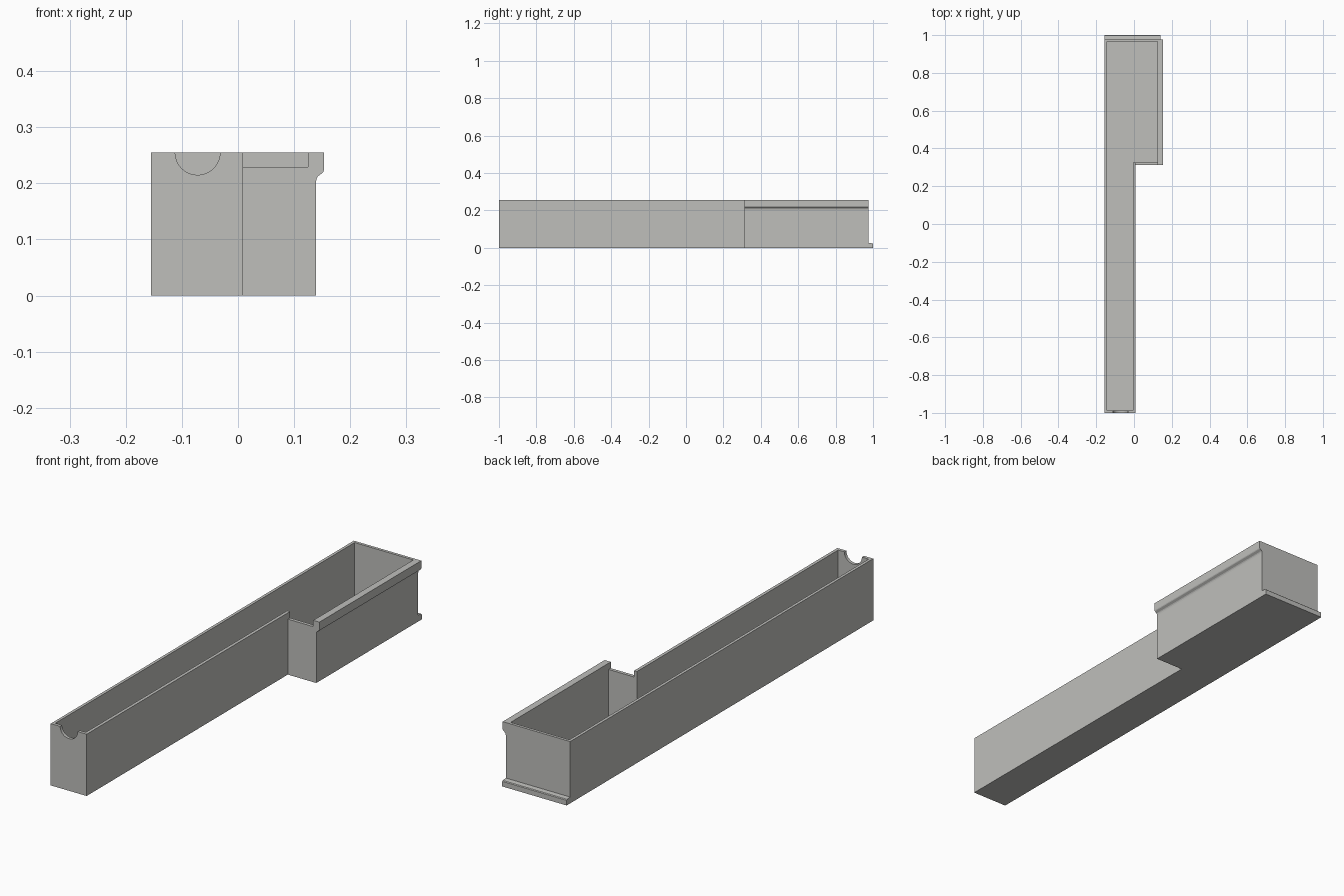
import bpy, bmesh, math
from mathutils import Vector

if "Cube" in bpy.data.objects:
    bpy.data.objects.remove(bpy.data.objects["Cube"])

TOP = 0.255          # rim height
FLOOR = 0.013        # floor thickness
LEFT, NARROW, WIDE = -0.155, 0.009, 0.139
FRONT, STEP, BACK = -1.0, 0.312, 0.977

grey = bpy.data.materials.new("light grey plastic")
grey.diffuse_color = (0.52, 0.52, 0.50, 1)
grey.use_nodes = True
grey.node_tree.nodes["Principled BSDF"].inputs["Base Color"].default_value = grey.diffuse_color


def prism(name, points, sweep):
    """Extrude a closed outline of 3D points along a sweep vector."""
    bm = bmesh.new()
    face = bm.faces.new([bm.verts.new(p) for p in points])
    out = bmesh.ops.extrude_face_region(bm, geom=[face])
    moved = [g for g in out["geom"] if isinstance(g, bmesh.types.BMVert)]
    bmesh.ops.translate(bm, verts=moved, vec=Vector(sweep))
    bmesh.ops.recalc_face_normals(bm, faces=bm.faces[:])
    mesh = bpy.data.meshes.new(name)
    bm.to_mesh(mesh)
    bm.free()
    mesh.materials.append(grey)
    obj = bpy.data.objects.new(name, mesh)
    bpy.context.collection.objects.link(obj)
    return obj


def plan(x0, xn, xw, y0, ys, y1, z):
    """L-shaped outline seen from above."""
    return [(x0, y0, z), (xn, y0, z), (xn, ys, z),
            (xw, ys, z), (xw, y1, z), (x0, y1, z)]


def cut(target, cutter):
    mod = target.modifiers.new("cut", 'BOOLEAN')
    mod.operation = 'DIFFERENCE'
    mod.solver = 'EXACT'
    mod.object = cutter
    bpy.context.view_layer.objects.active = target
    bpy.ops.object.modifier_apply(modifier=mod.name)
    bpy.data.objects.remove(cutter)


# Open L-shaped tray
tray = prism("tray", plan(LEFT, NARROW, WIDE, FRONT, STEP, BACK, 0), (0, 0, TOP))
cut(tray, prism("cavity", plan(LEFT + 0.012, NARROW - 0.013, 0.125,
                               FRONT + 0.013, STEP + 0.014, BACK - 0.012, FLOOR),
                (0, 0, 0.5)))

# Half-round notch in the narrow end wall
circle = [(-0.072 + 0.04 * math.cos(a), FRONT - 0.05, TOP + 0.04 * math.sin(a))
          for a in (math.tau * i / 48 for i in range(48))]
cut(tray, prism("round_notch", circle, (0, 0.1, 0)))

# Lowered rim on the short step wall
cut(tray, prism("rim_notch", [(x, STEP - 0.03, z) for x, z in
                              ((NARROW, 0.229), (0.125, 0.229), (0.125, 0.3), (NARROW, 0.3))],
                (0, 0.05, 0)))

# Overhanging lip along the right side: rounded nose with a coved underside
lip = [(WIDE, TOP), (0.153, TOP), (0.153, 0.224)]
lip += [(0.145 + 0.008 * math.cos(a), 0.224 - 0.008 * math.sin(a))
        for a in (math.radians(d) for d in (22, 45, 68))]
lip += [(0.147 - 0.008 * math.sin(a), 0.202 + 0.013 * math.cos(a))
        for a in (math.radians(d) for d in (10, 35, 60, 90))]
prism("side_lip", [(x, STEP, z) for x, z in lip], (0, BACK - STEP, 0))

# Low ledge along the foot of the back wall
prism("back_ledge", [(LEFT, y, z) for y, z in
                     ((BACK, 0), (1.0, 0), (1.0, 0.021), (0.997, 0.024), (BACK, 0.026))],
      (WIDE - LEFT, 0, 0))
